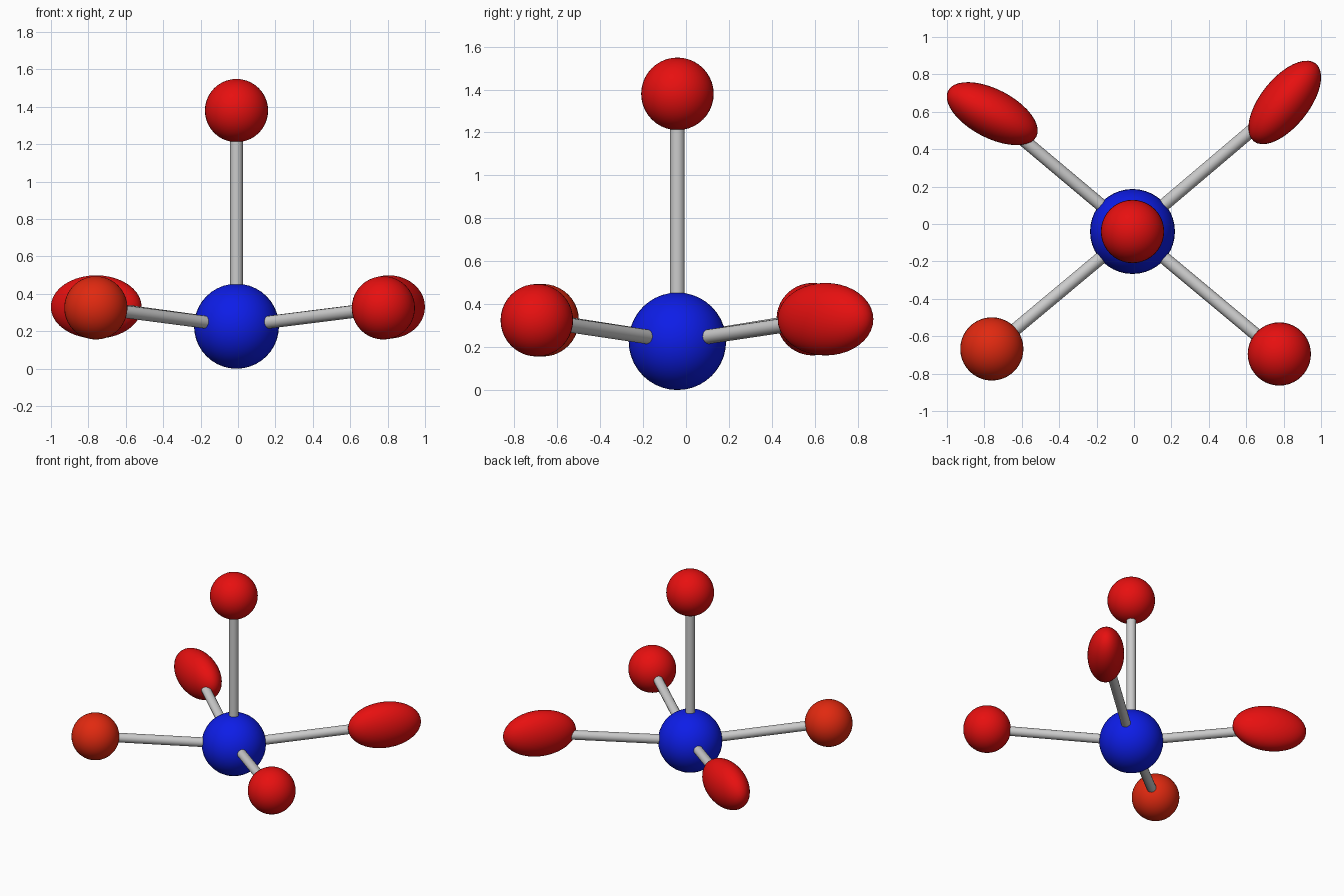
import bpy
from math import radians
from mathutils import Vector

if "Cube" in bpy.data.objects:
    bpy.data.objects.remove(bpy.data.objects["Cube"])


def material(name, rgb):
    mat = bpy.data.materials.new(name)
    mat.diffuse_color = (*rgb, 1)
    mat.use_nodes = True
    mat.node_tree.nodes["Principled BSDF"].inputs["Base Color"].default_value = mat.diffuse_color
    return mat


blue = material("blue", (0.004, 0.012, 0.8))
red = material("red", (0.8, 0.005, 0.005))
orange = material("orange_red", (0.75, 0.022, 0.005))


def ball(name, center, radii, mat, turn=0):
    bpy.ops.mesh.primitive_uv_sphere_add(segments=40, ring_count=20, radius=1,
                                         location=center,
                                         rotation=(0, 0, radians(turn)))
    ob = bpy.context.object
    ob.name = name
    ob.scale = radii
    ob.data.materials.append(mat)
    bpy.ops.object.shade_smooth()


def rod(name, start, end):
    axis = Vector(end) - Vector(start)
    bpy.ops.mesh.primitive_cylinder_add(vertices=16, radius=0.034, depth=axis.length,
                                        location=(Vector(start) + Vector(end)) / 2,
                                        rotation=axis.to_track_quat('Z', 'Y').to_euler())
    bpy.context.object.name = name
    bpy.ops.object.shade_smooth_by_angle()


# Central ball
hub = (-0.008, -0.04, 0.227)
ball("central_ball", hub, (0.227,) * 3, blue)

# Outer balls: round ones and stretched ones, each joined to the centre by a rod
R = 0.169
round_ball, long_ball = (R, R, R), (0.266, 0.13, R)
outer = [
    ("top", (-0.008, -0.04, 1.38), round_ball, red, 0),
    ("front_left", (-0.76, -0.668, 0.325), round_ball, orange, 0),
    ("front_right", (0.777, -0.695, 0.325), round_ball, red, 0),
    ("back_left", (-0.758, 0.59, 0.33), long_ball, red, -27.5),
    ("back_right", (0.806, 0.65, 0.33), long_ball, red, 51.5),
]
for name, pos, radii, mat, turn in outer:
    ball(name + "_ball", pos, radii, mat, turn)
    rod(name + "_rod", hub, pos)
